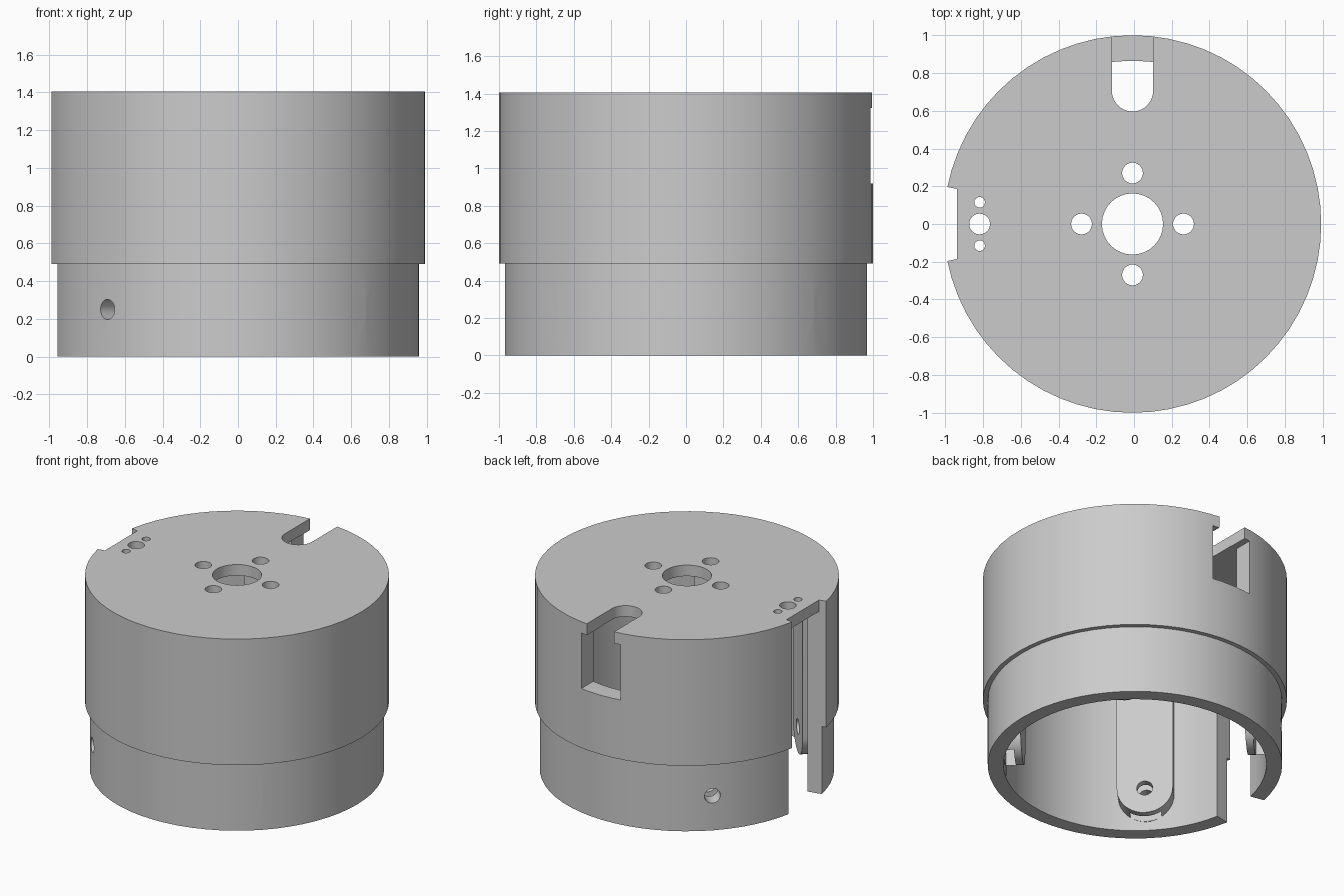
import bpy, bmesh, math
from mathutils import Matrix, Vector

cube = bpy.data.objects.get("Cube")
if cube:
    bpy.data.objects.remove(cube)

HEIGHT, CEILING, STEP = 1.405, 1.325, 0.49
OUTER, LOWER, INNER = 1.0, 0.968, 0.865
CENTRE_X = -0.01

grey = bpy.data.materials.new("plain_grey")
grey.use_nodes = True
grey.diffuse_color = (0.6, 0.6, 0.6, 1)
grey.node_tree.nodes["Principled BSDF"].inputs["Base Color"].default_value = (0.6, 0.6, 0.6, 1)


def finish(name, bm):
    bmesh.ops.recalc_face_normals(bm, faces=bm.faces)
    mesh = bpy.data.meshes.new(name)
    bm.to_mesh(mesh)
    bm.free()
    mesh.materials.append(grey)
    obj = bpy.data.objects.new(name, mesh)
    bpy.context.collection.objects.link(obj)
    return obj


def prism(name, outline, low, high, frame=Matrix()):
    """Extrude a flat outline from low to high, then place it with a frame."""
    bm = bmesh.new()
    face = bm.faces.new([bm.verts.new((x, y, low)) for x, y in outline])
    new = bmesh.ops.extrude_face_region(bm, geom=[face])["geom"]
    verts = [v for v in new if isinstance(v, bmesh.types.BMVert)]
    bmesh.ops.translate(bm, verts=verts, vec=(0, 0, high - low))
    bm.transform(frame)
    return finish(name, bm)


def arc(x, y, radius, start, end, steps):
    angles = [math.radians(start + (end - start) * i / steps) for i in range(steps + 1)]
    return [(x + radius * math.cos(a), y + radius * math.sin(a)) for a in angles]


def disc(x, y, radius):
    return arc(x, y, radius, 0, 360, 32)[:-1]


def box(x0, x1, y0, y1):
    return [(x0, y0), (x1, y0), (x1, y1), (x0, y1)]


def radial(degrees):
    """Frame with x along the wall, y up and z pointing outward."""
    a = math.radians(degrees)
    out, up = Vector((math.cos(a), math.sin(a), 0)), Vector((0, 0, 1))
    return Matrix((up.cross(out), up, out)).transposed().to_4x4()


def combine(target, tool, operation):
    mod = target.modifiers.new(operation.lower(), 'BOOLEAN')
    mod.operation, mod.solver, mod.object = operation, 'EXACT', tool
    bpy.context.view_layer.objects.active = target
    bpy.ops.object.modifier_apply(modifier=mod.name)
    bpy.data.objects.remove(tool)


# Stepped cup, open at the bottom
profile = [(0, HEIGHT), (OUTER, HEIGHT), (OUTER, STEP), (LOWER, STEP), (LOWER, 0),
           (INNER, 0), (INNER, CEILING), (0, CEILING)]
bm = bmesh.new()
verts = [bm.verts.new((r, 0, z)) for r, z in profile]
edges = [bm.edges.new(pair) for pair in zip(verts, verts[1:])]
bmesh.ops.spin(bm, geom=verts + edges, cent=(0, 0, 0), axis=(0, 0, 1),
               angle=math.tau, steps=64, use_duplicate=False)
bmesh.ops.remove_doubles(bm, verts=bm.verts, dist=0.0005)
housing = finish("housing", bm)

# Round-ended screw bosses inside the wall, with nut pockets and screw holes
diagonals = (45, 135, 225, 315)
boss_outline = arc(0, 0.25, 0.185, 180, 360, 20) + [(0.185, 1.36), (-0.185, 1.36)]
for angle in diagonals:
    combine(housing, prism("boss", boss_outline, 0.74, 0.92, radial(angle)), 'UNION')
for angle in diagonals:
    pocket = prism("nut_pocket", box(-0.103, 0.103, 0.02, 0.36), 0.79, 0.86, radial(angle))
    combine(housing, pocket, 'DIFFERENCE')
    hole = prism("screw_hole", disc(0, 0.25, 0.053), 0.6, 1.1, radial(angle))
    combine(housing, hole, 'DIFFERENCE')

# Holes through the top: shaft, mounting ring and side group
holes = [(0, 0, 0.162), (-0.81, 0, 0.055), (-0.81, 0.115, 0.028), (-0.81, -0.115, 0.028)]
holes += [(0.27 * x, 0.27 * y, 0.055) for x, y in ((1, 0), (0, 1), (-1, 0), (0, -1))]
for x, y, radius in holes:
    combine(housing, prism("top_hole", disc(x, y, radius), 1.2, 1.5), 'DIFFERENCE')

# Rear notch in the top and the wider window below it
notch = arc(0, 0.705, 0.109, 180, 360, 20) + [(0.109, 1.1), (-0.109, 1.1)]
combine(housing, prism("rear_notch", notch, 1.2, 1.5), 'DIFFERENCE')
combine(housing, prism("rear_window", box(-0.157, 0.157, 0.8, 1.1), 0.92, 1.322), 'DIFFERENCE')

# Side slot with radial walls, full height, leaving a lip of the top
slope = 0.2
for near, low, high in ((-0.8, -0.1, 1.322), (-0.93, 1.3, 1.5)):
    wedge = [(near, near * slope), (near, -near * slope), (-1.1, 1.1 * slope), (-1.1, -1.1 * slope)]
    combine(housing, prism("side_slot", wedge, low, high), 'DIFFERENCE')

# Smooth the round faces, keep the edges crisp
housing.data.transform(Matrix.Translation((CENTRE_X + 0.002, 0, 0)))
bpy.ops.object.select_all(action='DESELECT')
housing.select_set(True)
bpy.context.view_layer.objects.active = housing
bpy.ops.object.shade_smooth_by_angle(angle=math.radians(30))
